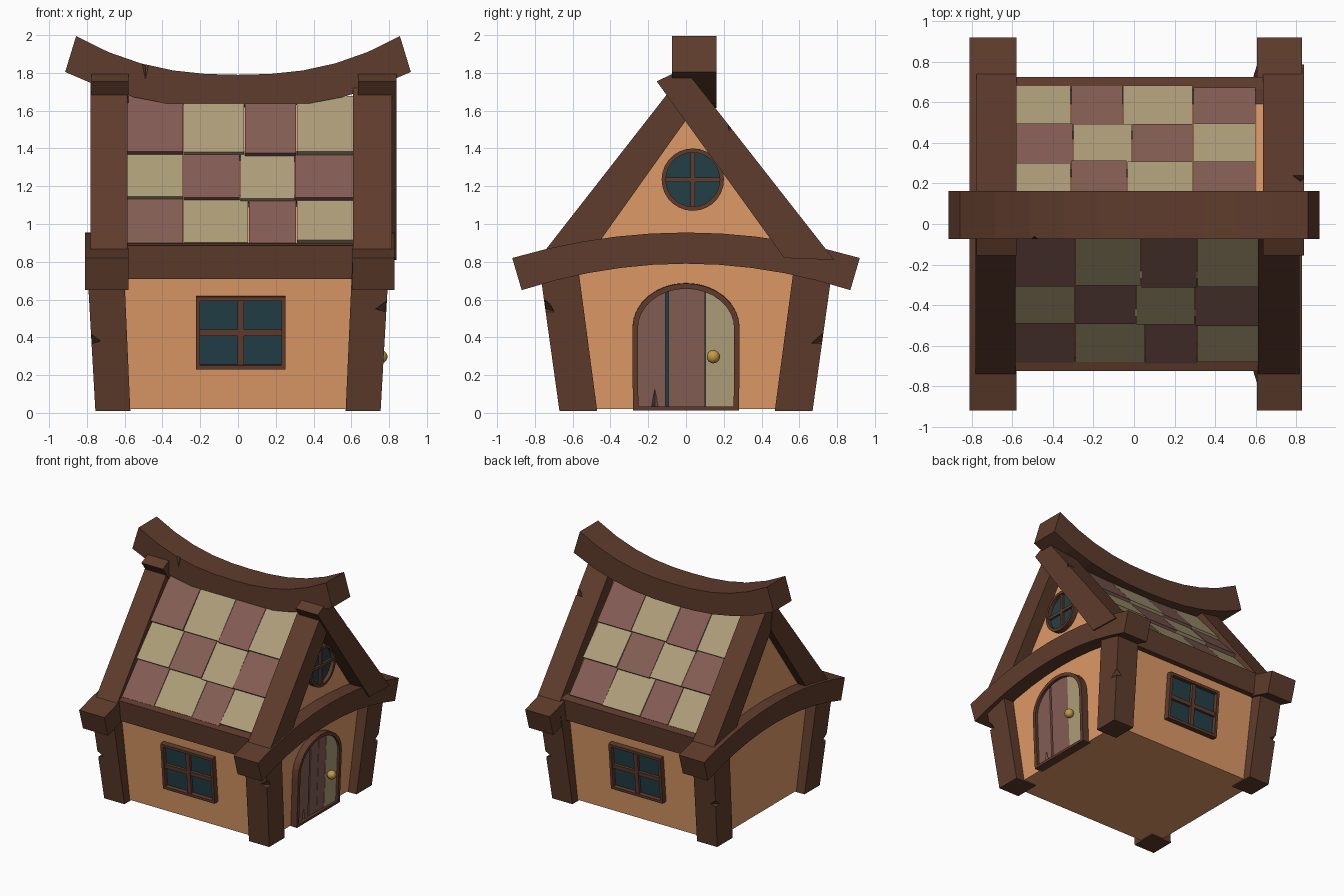
import bpy, bmesh, math, random
from mathutils import Matrix, Vector, Euler

if "Cube" in bpy.data.objects:
    bpy.data.objects.remove(bpy.data.objects["Cube"])

random.seed(4)


def material(name, rgb):
    m = bpy.data.materials.new(name)
    m.diffuse_color = (*rgb, 1)
    m.use_nodes = True
    m.node_tree.nodes["Principled BSDF"].inputs["Base Color"].default_value = m.diffuse_color
    return m


WOOD = material("dark_wood", (0.113, 0.045, 0.025))
WALL = material("plaster", (0.73, 0.32, 0.135))
CREAM = material("cream", (0.42, 0.34, 0.19))
PLUM = material("plum", (0.23, 0.11, 0.09))
GLASS = material("teal_glass", (0.016, 0.05, 0.062))
GOLD = material("gold", (0.55, 0.32, 0.06))


def finish(bm, name, mat):
    bmesh.ops.recalc_face_normals(bm, faces=bm.faces)
    me = bpy.data.meshes.new(name)
    bm.to_mesh(me)
    bm.free()
    me.materials.append(mat)
    ob = bpy.data.objects.new(name, me)
    bpy.context.collection.objects.link(ob)
    return ob


def side(turn, dist=0, tilt=0):
    """Basis of a house side: local x along it, y up, z outwards (turn 0 = front)."""
    return (Matrix.Rotation(math.radians(turn), 4, 'Z') @ Matrix.Translation((0, -dist, 0))
            @ Matrix.Rotation(math.pi / 2 + tilt, 4, 'X'))


def strip(name, a, b, d0, d1, M, mat, closed=False):
    """Solid between two outlines a and b, extruded from depth d0 to d1."""
    bm = bmesh.new()
    rows = [[bm.verts.new(M @ Vector((p[0], p[1], d))) for d, p in
             ((d0, a[i]), (d1, a[i]), (d1, b[i]), (d0, b[i]))] for i in range(len(a))]
    n = len(rows)
    for i in range(n if closed else n - 1):
        r, s = rows[i], rows[(i + 1) % n]
        for k in range(4):
            bm.faces.new((r[k], r[(k + 1) % 4], s[(k + 1) % 4], s[k]))
    if not closed:
        bm.faces.new(rows[0])
        bm.faces.new(rows[-1][::-1])
    return finish(bm, name, mat)


def box(name, x0, x1, y0, y1, d0, d1, M, mat):
    return strip(name, [(x0, y0), (x1, y0)], [(x0, y1), (x1, y1)], d0, d1, M, mat)


def hull(name, pts, mat):
    bm = bmesh.new()
    for p in pts:
        bm.verts.new(p)
    bmesh.ops.convex_hull(bm, input=bm.verts)
    bmesh.ops.dissolve_limit(bm, angle_limit=0.01, verts=bm.verts, edges=bm.edges)
    return finish(bm, name, mat)


def chip(ob, loc, size, rot=(0, 0, 0)):
    """Cut an angular nick out of a timber."""
    bpy.ops.mesh.primitive_cone_add(vertices=4, radius1=1, depth=2, location=loc, rotation=rot)
    cut = bpy.context.object
    cut.scale = size
    cut.hide_render = True
    mod = ob.modifiers.new("chip", 'BOOLEAN')
    mod.operation, mod.object = 'DIFFERENCE', cut
    bpy.context.view_layer.objects.active = ob
    bpy.ops.object.modifier_apply(modifier=mod.name)
    bpy.data.objects.remove(cut)


FRONT, RIGHT = side(0), side(90)
S = (-1, 1)

# plastered body: flared walls and gable roof core
hull("walls", [(sx * x, sy * y, z) for x, y, z in ((.68, .60, .02), (.71, .67, .8), (.71, 0, 1.65))
               for sx in S for sy in S], WALL)

# corner posts leaning outwards
for sx in S:
    for sy in S:
        post = hull("corner_post", [(sx * x, sy * y, z) for z, xs, ys in
                                    ((.01, (.57, .755), (.47, .67)), (.8, (.605, .80), (.575, .78)))
                                    for x in xs for y in ys], WOOD)
        zc = .57 if sx == 1 and sy == -1 else .4
        chip(post, (sx * .785, sy * (.67 + .13 * zc), zc), (.05, .06, .035), (0, .3 * sx, 0))

# arched tie beams and rafters on both gables
ys = [-1 + i / 5 for i in range(11)]
low = [(.87 * t, .79 - .14 * t * t) for t in ys]
top = [(.92 * t, .955 - .135 * t * t) for t in ys]
for sx, x0, x1 in ((-1, -.81, -.58), (1, .605, .828)):
    strip("tie_beam", low, top, x0, x1, RIGHT, WOOD)
    strip("front_rafter", [(-.52, .82), (0, 1.55)], [(-.785, .81), (-.02, 1.79)],
          x0 + .03 if sx < 0 else .61, x1 - .012 if sx > 0 else -.585, RIGHT, WOOD)
    back = strip("back_rafter", [(.52, .82), (-.155, 1.755)], [(.785, .81), (-.01, 1.825)],
                 x0 + .035 if sx < 0 else .635, x1 + .01 if sx > 0 else -.58, RIGHT, WOOD)
    chip(back, (sx * .82, .23, 1.54), (.06, .05, .03), (.8, 0, 0))

# curved ridge beam
low = [(.915 * t, 1.615 + .19 * abs(t) ** 2.4) for t in ys]
top = [(.857 * t, 1.79 + .205 * abs(t) ** 2.4) for t in ys]
ridge = strip("ridge_beam", low, top, -.162, .075, FRONT, WOOD)
chip(ridge, (-.49, -.08, 1.82), (.035, .03, .08), (math.pi, 0, 0))

# eave beams, and checkered roof tiles (same on both slopes, turned half round)
E, U, N = Vector((-.67, .90)), Vector((.621, .784)), Vector((-.784, .621))
COLS = ((-.6, -.29, .055, .31, .625), (-.6, -.29, .01, .30, .625), (-.6, -.29, .035, .31, .62))
for turn in (0, 180):
    R = Matrix.Rotation(math.radians(turn), 4, 'Z')
    hull("eave_beam", [R @ Vector((x, y, z)) for x in (-.65, .65)
                       for y, z in ((-.705, .71), (-.725, .885), (-.665, .9), (-.57, .9), (-.57, .71))], WOOD)
    for r, cols in enumerate(COLS):
        for c in range(4):
            s0 = r * .3 + random.uniform(-.012, .008)
            s1 = (r + 1) * .3 + (.1 if r == 2 else .03)
            lift = random.uniform(.008, .02)
            strip("roof_tile", [E + U * s0 - N * .06, E + U * s1 - N * .06],
                  [E + U * s0 + N * lift, E + U * s1 - N * .012],
                  cols[c] + .002, cols[c + 1] - .002, R @ RIGHT, (PLUM, CREAM)[(r + c) % 2])


def rect(w, h):
    return [(-w, -h), (w, -h), (w, h), (-w, h)]


def circle(r, n=28):
    return [(r * math.cos(i * math.tau / n), r * math.sin(i * math.tau / n)) for i in range(n)]


# square windows front and back
for turn in (0, 180):
    M = side(turn, .598, math.atan(.07 / .78)) @ Matrix.Translation((.015, .428, 0))
    strip("window_frame", rect(.237, .193), rect(.215, .171), -.02, .045, M, WOOD, True)
    box("window_glass", -.22, .22, -.176, .176, -.02, .012, M, GLASS)
    box("window_upright", -.017, .017, -.175, .175, -.01, .035, M, WOOD)
    box("window_crossbar", -.216, .216, -.017, .017, -.01, .033, M, WOOD)

# round gable window
M = side(90, .71) @ Matrix.Translation((.036, 1.235, 0))
strip("round_window_frame", circle(.165), circle(.143), -.03, .045, M, WOOD, True)
strip("round_window_glass", circle(.15), circle(.001), -.03, .015, M, GLASS, True)
box("round_window_upright", -.012, .012, -.148, .148, -.01, .035, M, WOOD)
box("round_window_crossbar", -.148, .148, -.012, .012, -.01, .033, M, WOOD)

# arched door: frame, dark backing, planks, knob
M = side(90, .679, math.atan(.03 / .78))


def arch(w, rise, base, spring=.45, n=16):
    pts = [(w * math.cos(i * math.pi / n), spring + rise * math.sin(i * math.pi / n)) for i in range(n + 1)]
    return pts + [(-w * .99, base), (w * .99, base)]


def plank(name, y0, y1, base, d, mat):
    t = [y0 + (y1 - y0) * (.5 - .5 * math.cos(i * math.pi / 8)) for i in range(9)]
    return strip(name, [(y, base) for y in t],
                 [(y, .45 + .213 * math.sqrt(max(0, 1 - (y / .258) ** 2))) for y in t], -.02, d, M, mat)


strip("door_frame", arch(.284, .238, .015), arch(.255, .21, .035), -.02, .055, M, WOOD, True)
plank("door_backing", -.256, .256, .02, .012, GLASS)
left = plank("door_plank", -.255, -.108, .03, .034, PLUM)
chip(left, M @ Vector((-.165, .08, .034)), (.03, .02, .055))
plank("door_plank", -.092, .005, .03, .032, PLUM)
plank("door_plank", .006, .1, .03, .034, PLUM)
plank("door_plank", .102, .255, .03, .036, CREAM)
bpy.ops.mesh.primitive_uv_sphere_add(segments=20, ring_count=12, radius=.035, location=M @ Vector((.145, .3, .066)))
knob = bpy.context.object
knob.name = "door_knob"
knob.data.materials.append(GOLD)
bpy.ops.object.shade_smooth_by_angle()
